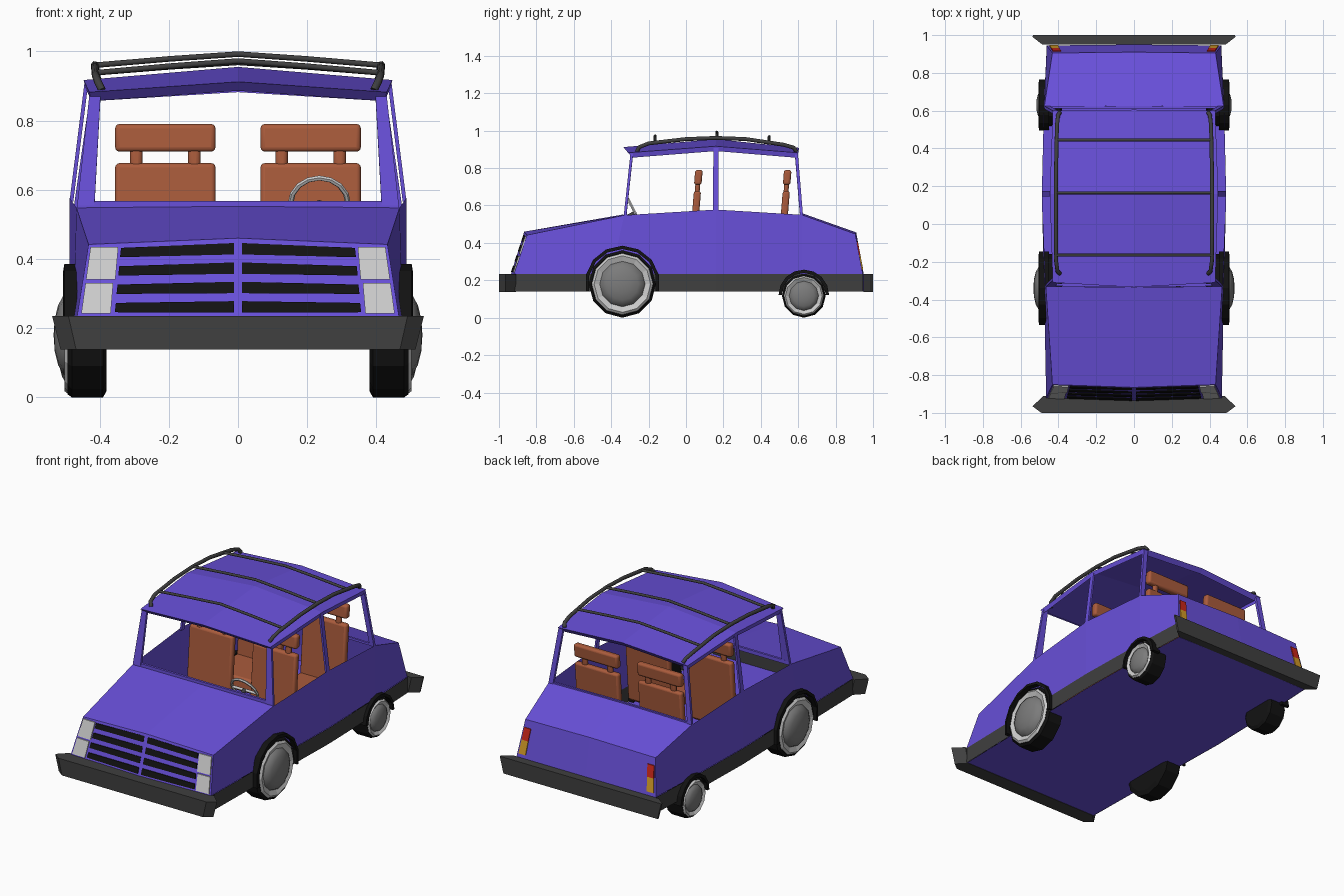
import bpy, bmesh, math
from mathutils import Vector

if "Cube" in bpy.data.objects:
    bpy.data.objects.remove(bpy.data.objects["Cube"])


def material(name, r, g, b):
    m = bpy.data.materials.new(name)
    m.diffuse_color = (r, g, b, 1)
    m.use_nodes = True
    m.node_tree.nodes["Principled BSDF"].inputs["Base Color"].default_value = m.diffuse_color
    return m


PAINT = material("paint", .14, .08, .70)
BLACK = material("black", .006, .006, .006)
TRIM = material("trim", .05, .05, .05)
LIGHT = material("light_grey", .55, .55, .55)
HUB = material("hub_grey", .2, .2, .2)
BROWN = material("brown", .40, .105, .045)
RED = material("red", .6, .02, .01)
AMBER = material("amber", .65, .33, .02)


def finish(name, bm, mat, mirror=True, smooth=False):
    bmesh.ops.recalc_face_normals(bm, faces=bm.faces)
    me = bpy.data.meshes.new(name)
    bm.to_mesh(me)
    bm.free()
    me.materials.append(mat)
    ob = bpy.data.objects.new(name, me)
    bpy.context.collection.objects.link(ob)
    if mirror:
        ob.modifiers.new("mirror", 'MIRROR')
    if smooth:
        bpy.ops.object.select_all(action='DESELECT')
        ob.select_set(True)
        bpy.context.view_layer.objects.active = ob
        bpy.ops.object.shade_smooth_by_angle(angle=math.radians(40))
    return ob


def mesh(name, verts, faces, mat, mirror=True):
    bm = bmesh.new()
    vs = [bm.verts.new(v) for v in verts]
    for f in faces:
        bm.faces.new([vs[i] for i in f])
    return finish(name, bm, mat, mirror)


def hull(name, pts, mat):
    bm = bmesh.new()
    for p in pts:
        bm.verts.new(p)
    bmesh.ops.convex_hull(bm, input=bm.verts)
    bmesh.ops.dissolve_limit(bm, angle_limit=.01, verts=bm.verts, edges=bm.edges)
    return finish(name, bm, mat)


def beam(name, a, b, sa, sb, mat):
    """Tapered bar between a and b; sa, sb are half sizes at the ends."""
    pts = [Vector(p) + Vector((i * s[0], j * s[1], k * s[2]))
           for p, s in ((a, sa), (b, sb)) for i in (-1, 1) for j in (-1, 1) for k in (-1, 1)]
    return hull(name, pts, mat)


def lathe(name, prof, y, z, mat, segs=12, a0=-90, sweep=360, closed=False, smooth=False):
    """Revolve (radius, x) points about an axle along x."""
    bm = bmesh.new()
    full = sweep == 360
    rings = []
    for i in range(segs if full else segs + 1):
        a = math.radians(a0 + sweep * i / segs)
        rings.append([bm.verts.new((x, y + r * math.cos(a), z + r * math.sin(a))) for r, x in prof])
    n = len(prof)
    for i in range(segs):
        p, q = rings[i], rings[(i + 1) % len(rings)]
        for j in range(n if closed else n - 1):
            k = (j + 1) % n
            bm.faces.new((p[j], p[k], q[k], q[j]))
    if closed and not full:
        bm.faces.new(rings[0])
        bm.faces.new(rings[-1])
    bmesh.ops.remove_doubles(bm, verts=bm.verts, dist=1e-5)
    return finish(name, bm, mat, True, smooth)


# Body shell: half outline at belt, sill and floor, mirrored
belt = [(.432, -.85, .442), (.467, -.33, .548), (.487, .16, .578), (.475, .62, .55), (.432, .905, .448)]
sill = [(.465, -.92, .235), (.475, -.40, .235), (.488, .16, .235), (.477, .62, .235), (.462, .945, .235)]
floor = [(x, y, .14) for x, y, z in sill]
mid = [(0, -.865, .46), (0, -.335, .552), (0, .625, .557), (0, .91, .456),
       (0, .95, .235), (0, -.935, .235), (0, -.935, .14), (0, .95, .14)]
faces = [(i, i + 1, i + 6, i + 5) for i in range(4)]
faces += [(15, 16, 1, 0), (20, 15, 0, 5), (17, 18, 4, 3), (18, 19, 9, 4),
          (21, 10, 11, 12, 13, 14, 22), (20, 5, 10, 21), (19, 9, 14, 22)]
mesh("body_shell", belt + sill + floor + mid, faces, PAINT)
mesh("side_skirt", [(x + .002, y, z) for x, y, z in sill + floor],
     [(i, i + 1, i + 6, i + 5) for i in range(4)], TRIM)

# Roof with a short edge band
edge = [(.43, -.31, .882), (.446, .16, .917), (.43, .60, .882)]
ridge = [(0, -.335, .912), (0, .16, .955), (0, .605, .908)]
low = [(x * .985, y * .95 + .01, z - .026) for x, y, z in edge + ridge]
mesh("roof", edge + ridge + low,
     [(0, 1, 4, 3), (1, 2, 5, 4), (0, 1, 7, 6), (1, 2, 8, 7), (0, 3, 9, 6), (2, 5, 11, 8)], PAINT)

# Window pillars and lower frames
beam("front_pillar", (.44, -.325, .55), (.413, -.29, .875), (.025, .007, .004), (.016, .007, .004), PAINT)
beam("middle_pillar", (.481, .16, .57), (.438, .16, .91), (.005, .015, .004), (.005, .014, .004), PAINT)
beam("rear_pillar", (.46, .617, .55), (.413, .59, .875), (.014, .008, .004), (.014, .008, .004), PAINT)
beam("windscreen_sill", (0, -.325, .556), (.462, -.322, .556), (.001, .007, .011), (.001, .007, .011), PAINT)
beam("rear_window_sill", (0, .618, .556), (.47, .616, .552), (.001, .006, .008), (.001, .006, .006), PAINT)


# Bumpers
def bumper(name, half):
    outline = half + [(-x, y) for x, y in reversed(half)]
    n = len(outline)
    vs = [(x, y, .235) for x, y in outline] + [(x * .955, y, .138) for x, y in outline]
    fs = [tuple(range(n)), tuple(range(n, 2 * n))]
    fs += [(i, (i + 1) % n, n + (i + 1) % n, n + i) for i in range(n)]
    mesh(name, vs, fs, TRIM, False)


bumper("front_bumper", [(.48, -.91), (.537, -.965), (.49, -1.0)])
bumper("rear_bumper", [(.485, .95), (.537, .99), (.535, 1.0)])


# Grille and lamps lie on the sloping end faces
def nose(x, z):
    return -.935 + .015 * abs(x) / .46 + .072 * (z - .235) / .215


def tail(x, z):
    return .95 - .005 * abs(x) / .46 - .041 * (z - .235) / .215


def panel(name, quad, surf, out, mat):
    hull(name, [(x, surf(x, z) + d, z) for x, z in quad for d in (out, -out * .4)], mat)


for i in range(4):
    t = .446 - i * .056
    drop = .014 - i * .003
    w = .338 + i * .005
    panel(f"grille_slot_{i + 1}", [(.011, t), (w, t - drop), (w + .003, t - drop - .027), (.011, t - .033)],
          nose, -.005, BLACK)
for i, (z0, z1) in enumerate(((.34, .435), (.242, .33))):
    o0, o1 = .462 - (z0 - .235) * .14 - .008, .462 - (z1 - .235) * .14 - .008
    panel(f"headlamp_{i + 1}", [(o0 - .085, z0), (o0, z0), (o1, z1), (o1 - .08, z1)], nose, -.006, LIGHT)
panel("tail_lamp", [(.395, .335), (.438, .335), (.43, .405), (.387, .405)], tail, .006, RED)
panel("rear_indicator", [(.402, .255), (.448, .255), (.438, .335), (.395, .335)], tail, .006, AMBER)

# Wheels and arches
for side, y, r, ra in (("front", -.34, .18, .2), ("rear", .63, .117, .135)):
    lathe(side + "_tyre", [(0, .38), (r * .85, .38), (r, .39), (r, .48), (r * .93, .492), (r * .7, .485)],
          y, r, BLACK)
    lathe(side + "_rim", [(r * .92, .49), (r * .84, .502), (r * .68, .49), (r * .6, .485)], y, r, LIGHT)
    hub = [(r * .68 * math.cos(a), .488 + r * .25 * math.sin(a))
           for a in (math.pi / 2 * i / 4 for i in range(5))]
    lathe(side + "_hub", hub, y, r, HUB, smooth=True)
    dip = math.degrees(math.asin((r - .135) / ra)) if r > .135 else 0
    lathe(side + "_wheel_arch", [(ra, .45), (ra, .502), (ra - .018, .505), (ra - .018, .45)],
          y, r + .005, BLACK, 8, -dip, 180 + 2 * dip, closed=True)

# Seats: leaning back, two posts, headrest and cushion
boxes = [(0, .145, .032, .07, .26, .677), (-.084, .018, .037, .063, .65, .735), (.084, .018, .037, .063, .65, .735),
         (0, .145, .03, .07, .71, .79), (0, .145, -.21, .06, .25, .33)]
for row, dy in (("front", 0), ("rear", .475)):
    bm = bmesh.new()
    for cx, hx, y0, y1, z0, z1 in boxes:
        for v in bmesh.ops.create_cube(bm, size=2)["verts"]:
            z = (z0 + z1) / 2 + v.co.z * (z1 - z0) / 2
            y = (y0 + y1) / 2 + v.co.y * (y1 - y0) / 2
            v.co = (.21 + cx + v.co.x * hx, y + dy + (z - .55) * .08, z)
    seat = finish(row + "_seat", bm, BROWN, True, True)
    bev = seat.modifiers.new("bevel", 'BEVEL')
    bev.width, bev.segments = .014, 3


# Roof rack tubes
def tube(name, pts, rad, mat):
    cu = bpy.data.curves.new(name, 'CURVE')
    cu.dimensions = '3D'
    cu.bevel_depth, cu.bevel_resolution, cu.use_fill_caps = rad, 2, True
    sp = cu.splines.new('POLY')
    sp.points.add(len(pts) - 1)
    for p, c in zip(sp.points, pts):
        p.co = (*c, 1)
    cu.materials.append(mat)
    bpy.context.collection.objects.link(bpy.data.objects.new(name, cu))


rail = [(.393, -.262, .888), (.405, -.25, .912), (.412, -.20, .932), (.414, 0, .955), (.414, .16, .961),
        (.412, .32, .955), (.408, .52, .925), (.402, .575, .91), (.393, .59, .888)]
for name, s in (("left", 1), ("right", -1)):
    tube(name + "_rack_rail", [(s * x, y, z) for x, y, z in rail], .011, TRIM)
for i, (y, ze, zc) in enumerate(((-.165, .938, .972), (.165, .96, .992), (.445, .938, .968))):
    tube(f"rack_crossbar_{i + 1}", [(-.412, y, ze), (-.2, y, (ze + zc) / 2 + .002), (0, y, zc),
                                    (.2, y, (ze + zc) / 2 + .002), (.412, y, ze)], .008, TRIM)

# Steering wheel and column
bpy.ops.mesh.primitive_torus_add(major_radius=.083, minor_radius=.008, major_segments=16, minor_segments=6,
                                 location=(.235, -.272, .56), rotation=(math.radians(-63), 0, 0))
wheel = bpy.context.object
wheel.name = "steering_wheel"
wheel.data.materials.append(LIGHT)
tube("steering_spoke", [(.155, -.272, .56), (.315, -.272, .56)], .008, LIGHT)
tube("steering_column", [(.235, -.272, .56), (.235, -.42, .48)], .012, TRIM)
